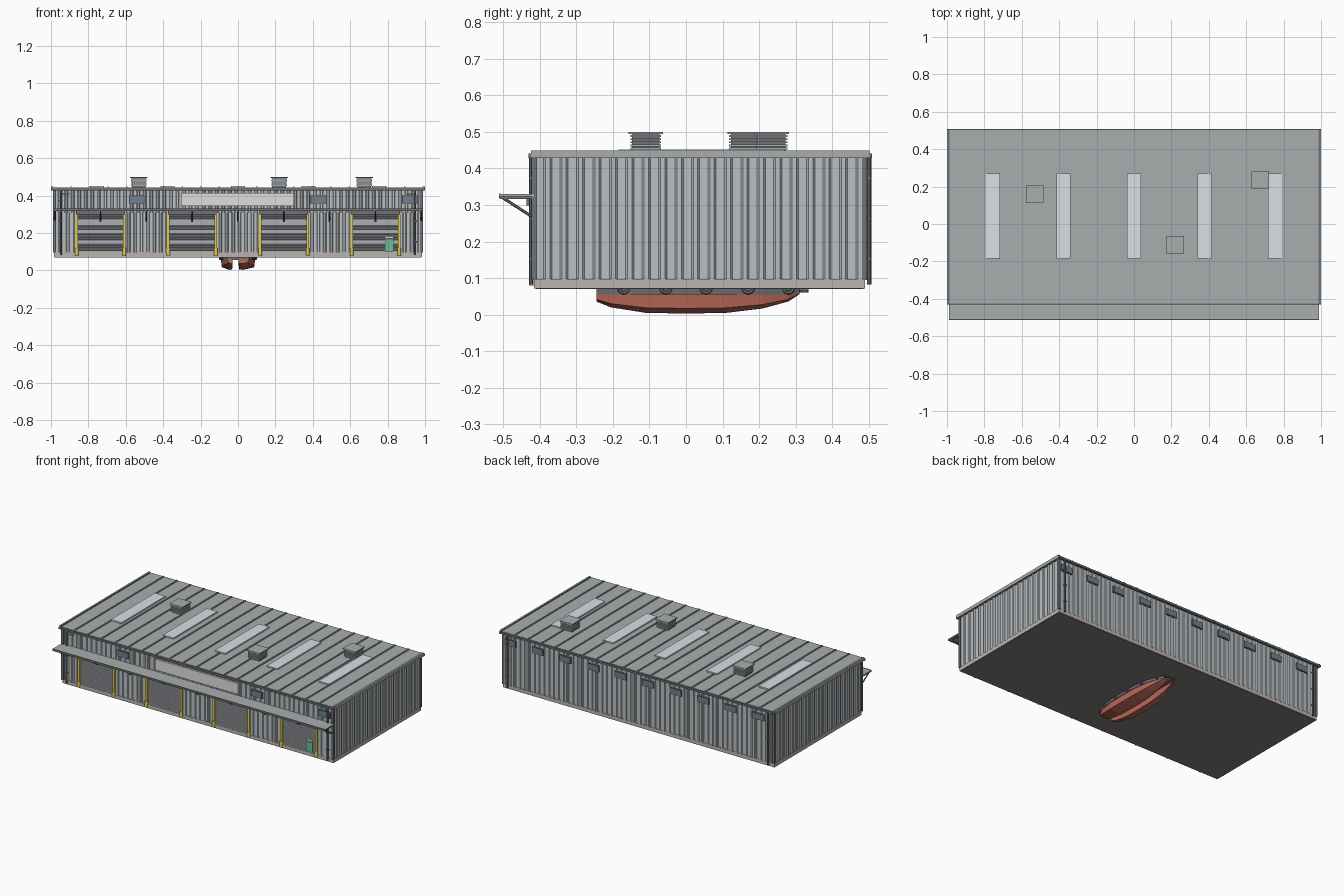
import bpy, bmesh, math
from mathutils import Vector

if "Cube" in bpy.data.objects:
    bpy.data.objects.remove(bpy.data.objects["Cube"])


def mat(name, r, g, b):
    m = bpy.data.materials.new(name)
    m.diffuse_color = (r, g, b, 1)
    m.use_nodes = True
    m.node_tree.nodes["Principled BSDF"].inputs["Base Color"].default_value = m.diffuse_color
    return m


CLAD = mat("cladding", .50, .53, .55)
ROOF = mat("roof_grey", .40, .42, .43)
TRIM = mat("dark_trim", .16, .17, .18)
SLAB = mat("concrete", .50, .46, .44)
UNDER = mat("underside", .22, .21, .20)
YELLOW = mat("yellow", .80, .62, .08)
GLASS = mat("glass", .17, .22, .28)
LIGHT = mat("skylight", .68, .75, .79)
PALE = mat("pale_panel", .74, .74, .71)
GREEN = mat("green", .15, .50, .32)
RED = mat("hull_red", .50, .14, .10)
SHUT = mat("shutter_grey", .42, .43, .46)


def finish(name, bm, m):
    bmesh.ops.recalc_face_normals(bm, faces=bm.faces)
    me = bpy.data.meshes.new(name)
    bm.to_mesh(me)
    bm.free()
    me.materials.append(m)
    ob = bpy.data.objects.new(name, me)
    bpy.context.collection.objects.link(ob)
    return ob


def box(name, x0, x1, y0, y1, z0, z1, m):
    bm = bmesh.new()
    bmesh.ops.create_cube(bm, size=1)
    for v in bm.verts:
        v.co = ((x0 + x1) / 2 + v.co.x * (x1 - x0), (y0 + y1) / 2 + v.co.y * (y1 - y0),
                (z0 + z1) / 2 + v.co.z * (z1 - z0))
    return finish(name, bm, m)


def prism(name, pts, vec, m):
    bm = bmesh.new()
    f = bm.faces.new([bm.verts.new(p) for p in pts])
    ext = bmesh.ops.extrude_face_region(bm, geom=[f], use_keep_orig=True)
    bmesh.ops.translate(bm, vec=vec, verts=[v for v in ext["geom"] if isinstance(v, bmesh.types.BMVert)])
    return finish(name, bm, m)


def rod(name, a, b, r, m, n=8):
    a, b = Vector(a), Vector(b)
    bm = bmesh.new()
    bmesh.ops.create_cone(bm, cap_ends=True, segments=n, radius1=r, radius2=r, depth=(b - a).length)
    ob = finish(name, bm, m)
    ob.location = (a + b) / 2
    ob.rotation_euler = (b - a).to_track_quat('Z', 'Y').to_euler()
    return ob


def ribbed(u0, u1, pitch, depth, back):
    # trapezoid rib outline as (position, offset) pairs
    n = max(1, round((u1 - u0) / pitch))
    p = (u1 - u0) / n
    pts = [(u0, -back)]
    for i in range(n):
        u = u0 + i * p
        pts += [(u, 0), (u + .5 * p, 0), (u + .62 * p, depth), (u + .88 * p, depth)]
    return pts + [(u1, 0), (u1, -back)]


def wall_x(name, x0, x1, y, s, z0, z1):
    prism(name, [(u, y + s * o, z0) for u, o in ribbed(x0, x1, .035, .005, .012)], (0, 0, z1 - z0), CLAD)


# slab and dark underside
box("floor_slab", -.985, .985, -.415, .49, .072, .097, SLAB)
box("underside", -.98, .98, -.41, .485, .070, .073, UNDER)

# corrugated walls, front one split around the shutters
doors = [-.735, -.245, .245, .735]
H = .125
wall_x("back_wall", -.98, .98, .487, 1, .095, .435)
wall_x("front_wall_upper", -.98, .98, -.412, -1, .31, .435)
edges = [-.98] + [d + s * H for d in doors for s in (-1, 1)] + [.98]
for i in range(0, len(edges), 2):
    wall_x("front_pier", edges[i], edges[i + 1], -.412, -1, .095, .31)
for s in (-1, 1):
    prism("side_wall", [(s * (.978 + o), u, .095) for u, o in ribbed(-.412, .487, .045, .006, .012)],
          (0, 0, .34), CLAD)
    for y in (-.415, .488):
        box("corner_trim", s * .98 - .008, s * .98 + .008, y - .007, y + .007, .095, .435, TRIM)

# roller shutters with yellow guides and bollards
for d in doors:
    prism("roller_shutter", [(d - H, -.408 - o, u) for u, o in ribbed(.085, .31, .014, .004, .01)],
          (2 * H, 0, 0), SHUT)
    box("shutter_housing", d - H - .005, d + H + .005, -.436, -.412, .298, .322, TRIM)
    for s in (-1, 1):
        x = d + s * (H + .002)
        box("door_guide", x - .007, x + .007, -.424, -.408, .08, .30, YELLOW)
        rod("bollard", (x, -.421, .08), (x, -.421, .12), .009, YELLOW, 12)
box("green_notice", .785, .832, -.417, -.411, .10, .165, GREEN)
box("notice_header", .785, .832, -.418, -.411, .170, .18, PALE)

# canopy and its brackets
box("canopy", -.99, .99, -.51, -.415, .323, .330, ROOF)
box("canopy_lip", -.99, .99, -.512, -.507, .318, .331, TRIM)
for i in range(-4, 5):
    x = i * .245
    rod("canopy_strut", (x, -.503, .321), (x, -.418, .266), .004, TRIM, 6)
    box("canopy_arm", x - .004, x + .004, -.507, -.415, .316, .323, TRIM)
    box("canopy_plate", x - .005, x + .005, -.423, -.415, .26, .322, TRIM)

# blank sign panel, windows and wall lamps
box("sign_panel", -.305, .30, -.426, -.414, .343, .415, PALE)


def window(x, y):
    box("window_frame", x - .042, x + .042, y - .004, y + .004, .357, .40, TRIM)
    box("window_glass", x - .038, x + .038, y - .006, y + .006, .361, .396, GLASS)


for x in (-.54, .43, .92):
    window(x, -.417)
for i in range(10):
    window(-.87 + i * .2, .492)
for s in (-1, 1):
    box("wall_lamp", s * .92 - .018, s * .92 + .018, -.43, -.414, .405, .415, GREEN)

# roof with standing seams
box("roof_deck", -.995, .995, -.424, .502, .433, .443, ROOF)
for i in range(21):
    x = -.99 + i * .099
    box("roof_seam", x - .004, x + .004, -.424, .502, .442, .449, ROOF if 0 < i < 20 else TRIM)
for s in (-1, 1):
    box("verge_flashing", s * .995 - .005, s * .995 + .005, -.424, .502, .428, .449, ROOF)

# gutters and downpipes
for y, py in ((-.424, -.424), (.502, .501)):
    box("gutter", -1, 1, y - .007, y + .007, .428, .441, TRIM)
    for s in (-1, 1):
        rod("downpipe", (s * .947, py, .083), (s * .947, py, .43), .006, TRIM)
        for z in (.15, .26, .37):
            box("pipe_clip", s * .947 - .009, s * .947 + .009, py - .005, py + .005, z, z + .006, TRIM)

# skylights
for i in range(-2, 3):
    x = i * .377
    box("skylight", x - .038, x + .038, -.185, .27, .442, .4515, LIGHT)

# louvred roof vents
for x, y in ((-.53, .16), (.22, -.11), (.675, .235)):
    box("vent_core", x - .037, x + .037, y - .037, y + .037, .442, .495, TRIM)
    for k in range(5):
        z = .452 + k * .0085
        box("vent_louvre", x - .042, x + .042, y - .042, y + .042, z, z + .005, ROOF)
    box("vent_cap", x - .047, x + .047, y - .047, y + .047, .494, .50, ROOF)


# boat under the floor: twin hulls lofted along y
def loft(name, rings, m):
    bm = bmesh.new()
    rows = [[bm.verts.new(p) for p in r] for r in rings]
    n = len(rows[0])
    for a, b in zip(rows, rows[1:]):
        for i in range(n):
            bm.faces.new((a[i], a[(i + 1) % n], b[(i + 1) % n], b[i]))
    bm.faces.new(rows[0])
    bm.faces.new(rows[-1])
    return finish(name, bm, m)


# stations: y, keel height, outer half-width
stations = [(-.245, .036, .055), (-.205, .02, .075), (-.11, .005, .09), (0, .003, .092),
            (.11, .005, .09), (.21, .017, .075), (.28, .036, .052), (.31, .056, .035)]
for s, inner in ((-1, .028), (1, .002)):
    rings = []
    for y, k, w in stations:
        top = .06
        c = inner + (w - inner) * .3
        chine = k + (top - k) * .25
        rings.append([(s * inner, y, top), (s * (inner + .003), y, k + .002), (s * c, y, k),
                      (s * w * .94, y, chine), (s * w, y, top)])
    loft("boat_hull", rings, RED)
deck = [[(-w * 1.04, y, .055), (w * 1.04, y, .055), (w * 1.07, y, .078), (-w * 1.07, y, .078)]
        for y, k, w in stations]
loft("boat_topsides", [[(x, y, max(z, k)) for x, y, z in r] if k < .055 else
                       [(x, y, z + .004) for x, y, z in r] for r, (y, k, w) in zip(deck, stations)], TRIM)

# tyre fenders and bow fittings
for y, w in ((-.17, .086), (-.055, .097), (.055, .097), (.17, .088), (.28, .058)):
    for s in (-1, 1):
        bpy.ops.mesh.primitive_torus_add(location=(s * w, y, .073), rotation=(0, math.pi / 2, 0),
                                         major_segments=16, minor_segments=6,
                                         major_radius=.013, minor_radius=.005)
        t = bpy.context.object
        t.name = "tyre_fender"
        t.data.materials.append(TRIM)
for s in (-1, 1):
    rod("bow_post", (s * .022, .29, .066), (s * .022, .335, .066), .006, TRIM)
rod("bow_bar", (-.035, .325, .066), (.035, .325, .066), .005, TRIM)
